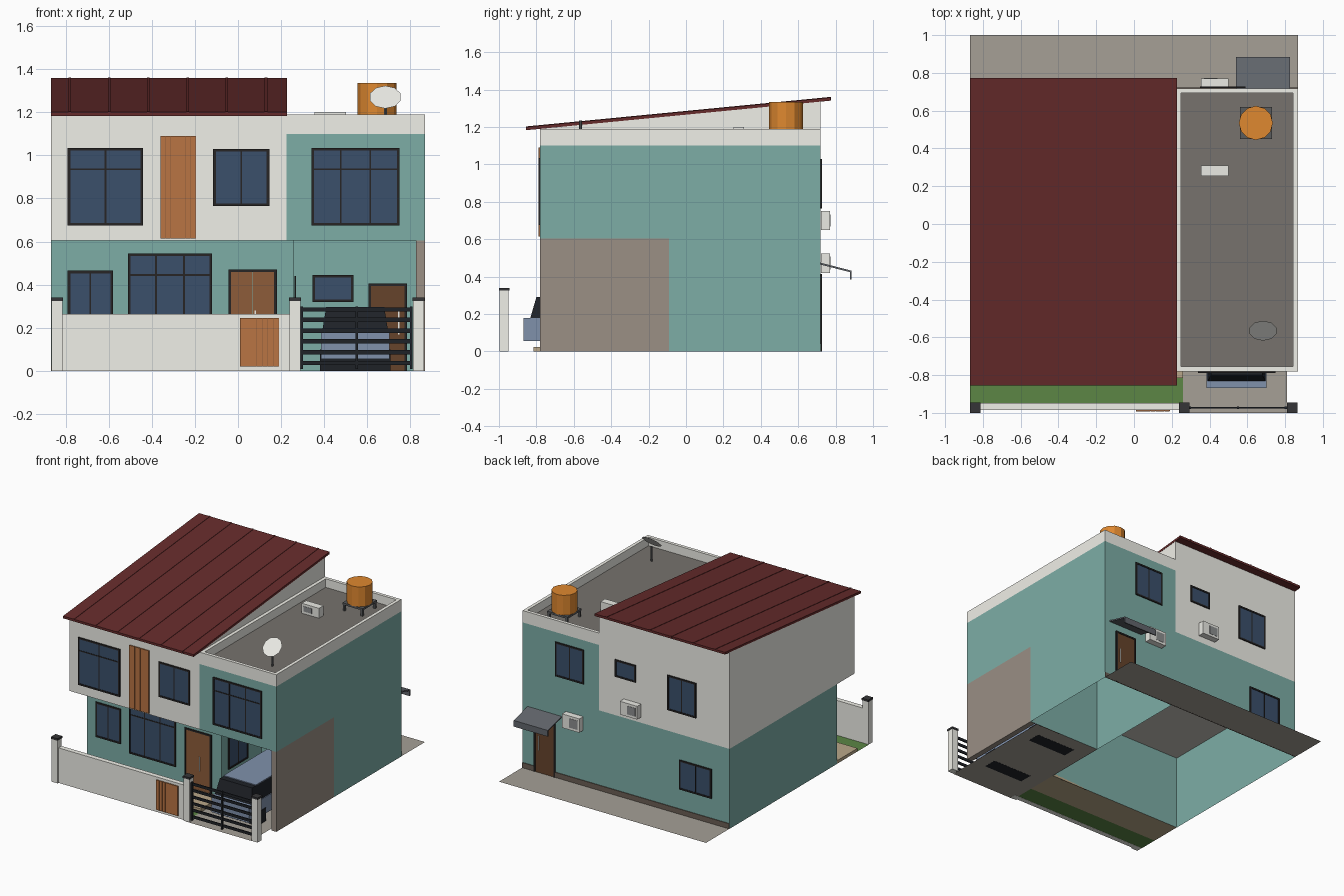
import bpy, bmesh, math
from mathutils import Matrix

if "Cube" in bpy.data.objects:
    bpy.data.objects.remove(bpy.data.objects["Cube"])

HEX = dict(teal="7CACA5", cream="F0EFE8", brown="998E84", roof="662F2F", glass="3D516B", frame="2B2929",
           wood="B87445", door="8C5D3C", rear="66452F", flat="76726D", pave="A49E95", lawn="5C8547",
           porch="B8A688", car="7F90AA", dark="24272C", tank="DE8733", ac="EAEAE4", canopy="62666C",
           cap="38383A", plinth="6A5F55", grille="8B8D8E", steel="5A5C5E", ceiling="C8C4BC")
mats = {}


def mat(key):
    if key not in mats:
        m = bpy.data.materials.new(key)
        c = [(int(HEX[key][i:i + 2], 16) / 255) ** 2.2 for i in (0, 2, 4)]
        m.diffuse_color = (*c, 1)
        m.use_nodes = True
        m.node_tree.nodes["Principled BSDF"].inputs["Base Color"].default_value = m.diffuse_color
        mats[key] = m
    return mats[key]


def finish(name, bm, color, fix=True):
    if fix:
        bmesh.ops.recalc_face_normals(bm, faces=bm.faces)
    me = bpy.data.meshes.new(name)
    bm.to_mesh(me)
    bm.free()
    me.materials.append(mat(color))
    ob = bpy.data.objects.new(name, me)
    bpy.context.collection.objects.link(ob)
    return ob


def boxes(name, color, *spans):
    """Several boxes in one object, each (x0, x1, y0, y1, z0, z1)."""
    bm = bmesh.new()
    for x0, x1, y0, y1, z0, z1 in spans:
        m = Matrix.Translation(((x0 + x1) / 2, (y0 + y1) / 2, (z0 + z1) / 2)) @ \
            Matrix.Diagonal((abs(x1 - x0), abs(y1 - y0), abs(z1 - z0), 1))
        bmesh.ops.create_cube(bm, size=1, matrix=m)
    return finish(name, bm, color)


def sheet(name, color, x0, x1, y0, y1, z):
    """Flat horizontal rectangle."""
    bm = bmesh.new()
    bm.faces.new([bm.verts.new(p) for p in ((x0, y0, z), (x1, y0, z), (x1, y1, z), (x0, y1, z))])
    return finish(name, bm, color, False)


def prism(name, color, pts, a, b, axis="x", caps=True):
    """Extrude a profile along x (pts are y,z) or along z (pts are x,y)."""
    bm = bmesh.new()
    put = (lambda p, t: (t, *p)) if axis == "x" else (lambda p, t: (*p, t))
    lo, hi = ([bm.verts.new(put(p, t)) for p in pts] for t in (a, b))
    n = len(pts)
    for i in range(n):
        j = (i + 1) % n
        bm.faces.new((lo[i], lo[j], hi[j], hi[i]))
    if caps:
        bm.faces.new(lo)
        bm.faces.new(hi)
    return finish(name, bm, color)


def cylinder(name, color, r, x, y, z0, z1, n):
    bm = bmesh.new()
    bmesh.ops.create_cone(bm, cap_ends=True, segments=n, radius1=r, radius2=r, depth=z1 - z0,
                          matrix=Matrix.Translation((x, y, (z0 + z1) / 2)))
    return finish(name, bm, color)


def on_wall(side, wall, u0, u1, z0, z1, d0, d1):
    """Box lying on a wall, d measured outward."""
    if side == "right":
        return (wall + d0, wall + d1, u0, u1, z0, z1)
    s = -1 if side == "front" else 1
    return (u0, u1, wall + s * d0, wall + s * d1, z0, z1)


def window(name, side, wall, u0, u1, z0, z1, cols=2, transom=None):
    w, f = 0.012, lambda *a: on_wall(side, wall, *a)
    boxes(name + "_glass", "glass", f(u0 + w, u1 - w, z0 + w, z1 - w, 0.001, 0.005))
    bars = [f(u0, u0 + w, z0, z1, 0.001, 0.009), f(u1 - w, u1, z0, z1, 0.001, 0.009),
            f(u0 + w, u1 - w, z0, z0 + w, 0.001, 0.009), f(u0 + w, u1 - w, z1 - w, z1, 0.001, 0.009)]
    for i in range(1, cols):
        u = u0 + (u1 - u0) * i / cols
        bars.append(f(u - 0.004, u + 0.004, z0 + w, z1 - w, 0.001, 0.007))
    if transom:
        bars.append(f(u0 + w, u1 - w, transom - 0.004, transom + 0.004, 0.001, 0.0075))
    boxes(name + "_frame", "frame", *bars)


def door(name, side, wall, u0, u1, z1, color, leaves=1):
    w, f = 0.012, lambda *a: on_wall(side, wall, *a)
    boxes(name + "_frame", "frame", f(u0, u0 + w, 0, z1, 0.001, 0.009), f(u1 - w, u1, 0, z1, 0.001, 0.009),
          f(u0 + w, u1 - w, z1 - w, z1, 0.001, 0.009))
    step = (u1 - u0 - 2 * w) / leaves
    boxes(name + "_leaf", color, *[f(u0 + w + i * step + 0.001, u0 + w + (i + 1) * step - 0.001, 0, z1 - w,
                                     0.001, 0.005) for i in range(leaves)])
    h = (u0 + u1) / 2 + (0.012 if leaves > 1 else 0.05)
    boxes(name + "_handle", "ac", f(h - 0.003, h + 0.003, 0.17, 0.28, 0.005, 0.009))


def slats(name, wall, u0, u1, z0, z1, n):
    step = (u1 - u0) / n
    boxes(name + "_backing", "door", (u0, u1, wall - 0.005, wall - 0.001, z0, z1))
    boxes(name, "wood", *[(u0 + i * step, u0 + (i + 0.93) * step, wall - 0.009, wall - 0.005, z0, z1)
                          for i in range(n)])


def air_con(name, x0, x1, y0, y1, z0, z1, s):
    """Outdoor unit with grille on the front (s=-1) or back (s=1)."""
    boxes(name, "ac", (x0, x1, y0, y1, z0, z1))
    y, xm = (y1 if s > 0 else y0), x0 + (x1 - x0) * 0.35
    boxes(name + "_grille", "grille", (xm - 0.035, xm + 0.035, y, y + s * 0.002, z0 + 0.018, z1 - 0.018))


L, R, F, B, M, G = -0.868, 0.867, -0.78, 0.718, 0.225, 0.26
# Ground floor shells (open below), ceilings, carport side wall
for part, x0, x1, y0 in (("left", L, G, -0.57), ("right", G, R, -0.09)):
    prism(f"ground_floor_{part}", "teal", [(x0, y0), (x1, y0), (x1, B), (x0, B)], 0, 0.605, "z", caps=False)
    sheet(f"ceiling_{part}", "ceiling", x0, x1, y0, B, 0.56)
boxes("carport_side_wall", "brown", (0.825, R, F, -0.09, 0, 0.605))
boxes("rear_plinth", "plinth", (L, 0.59, B, B + 0.005, 0, 0.04), (0.77, R, B, B + 0.005, 0, 0.04))

# Upper floor blocks
prism("upper_left_block", "cream", [(F, 0.605), (B, 0.605), (B, 1.337), (F, 1.19)], L, M)
boxes("upper_right_block", "teal", (M, R, F, B, 0.605, 1.1))
boxes("flat_roof", "flat", (M, R - 0.01, F + 0.01, B - 0.01, 1.09, 1.125))
t = 0.025
boxes("parapet", "cream", (M, R, F, F + t, 1.1, 1.19), (M, R, B - t, B, 1.1, 1.19),
      (R - t, R, F + t, B - t, 1.1, 1.19), (M, M + t, F + t, B - t, 1.1, 1.19))

# Sloped roof with seams
prism("sloped_roof", "roof", [(-0.855, 1.183), (0.773, 1.341), (0.773, 1.358), (-0.855, 1.2)], L, 0.227)
for i in range(6):
    x = -0.78 + i * 0.182
    prism(f"roof_seam_{i}", "roof", [(-0.856, 1.184), (0.774, 1.342), (0.774, 1.361), (-0.856, 1.203)],
          x - 0.006, x + 0.006)

# Front openings
window("upper_left_window", "front", F, -0.79, -0.44, 0.675, 1.035, 2, 0.935)
window("upper_middle_window", "front", F, -0.115, 0.145, 0.765, 1.03, 2)
window("upper_right_window", "front", F, 0.34, 0.75, 0.675, 1.035, 3, 0.935)
slats("facade_slats", F, -0.36, -0.195, 0.615, 1.09, 7)
window("ground_left_window", "front", -0.57, -0.79, -0.58, 0.2, 0.465, 2)
window("living_window", "front", -0.57, -0.51, -0.12, 0.15, 0.545, 3, 0.445)
door("entry_door", "front", -0.57, -0.045, 0.18, 0.47, "door", 2)
window("carport_window", "front", -0.09, 0.345, 0.535, 0.32, 0.445, 1)
door("carport_door", "front", -0.09, 0.605, 0.785, 0.405, "rear")
window("carport_side_window", "right", G, -0.49, -0.26, 0.2, 0.44, 2)

# Rear openings, canopy and air conditioners
window("rear_right_window", "back", B, 0.35, 0.59, 0.77, 1.03, 2)
window("rear_small_window", "back", B, -0.085, 0.09, 0.9, 1.03, 1)
window("rear_left_window", "back", B, -0.59, -0.35, 0.765, 1.03, 2)
window("rear_ground_window", "back", B, -0.72, -0.45, 0.19, 0.413, 2)
door("rear_door", "back", B, 0.59, 0.77, 0.41, "rear")
prism("rear_canopy", "canopy", [(B, 0.465), (0.876, 0.424), (0.876, 0.385), (0.884, 0.385), (0.884, 0.432),
                                (B, 0.475)], 0.54, 0.825)
air_con("lower_air_con", 0.355, 0.5, B + 0.005, 0.77, 0.42, 0.525, 1)
air_con("upper_air_con", -0.13, 0.015, B + 0.005, 0.77, 0.65, 0.75, 1)
air_con("roof_air_con", 0.355, 0.5, 0.255, 0.31, 1.125, 1.2, -1)

# Water tank on stand
cylinder("water_tank", "tank", 0.09, 0.645, 0.535, 1.185, 1.335, 12)
boxes("tank_stand", "steel", (0.56, 0.73, 0.45, 0.62, 1.17, 1.185),
      *[(x - 0.008, x + 0.008, y - 0.008, y + 0.008, 1.125, 1.17) for x in (0.57, 0.72) for y in (0.46, 0.61)])

# Satellite dish, a flat disc tilted to the sky
bm = bmesh.new()
bmesh.ops.create_circle(bm, cap_ends=True, cap_tris=True, segments=10, radius=0.075,
                        matrix=Matrix.Translation((0.683, -0.565, 1.27)) @ Matrix.Rotation(math.radians(45), 4, "X"))
finish("satellite_dish", bm, "ac", False)
cylinder("dish_pole", "steel", 0.008, 0.683, -0.563, 1.125, 1.235, 6)

# Ground surfaces
sheet("rear_paving", "pave", L, R, B, 1.0, 0.001)
sheet("driveway", "pave", G, 0.81, -1.0, -0.09, 0.001)
sheet("lawn", "lawn", L, G, -0.948, -0.81, 0.001)
boxes("porch", "porch", (L, G, -0.815, -0.57, 0.001, 0.025))

# Front boundary wall, pillars and gates
boxes("front_wall", "cream", (-0.815, 0.24, -0.985, -0.948, 0, 0.265))
pillars = (-0.84, 0.265, 0.837)
boxes("gate_pillars", "cream", *[(x - 0.025, x + 0.025, -0.996, -0.948, 0, 0.325) for x in pillars])
boxes("pillar_caps", "cap", *[(x - 0.028, x + 0.028, -1.0, -0.944, 0.325, 0.34) for x in pillars])
slats("pedestrian_gate", -0.984, 0.01, 0.19, 0.02, 0.245, 7)
boxes("driveway_gate", "dark", *[(0.29, 0.81, -0.976, -0.968, z - 0.01, z + 0.01)
                                 for z in (0.037, 0.087, 0.137, 0.187, 0.237, 0.285)],
      *[(x - 0.006, x + 0.006, -0.98, -0.965, 0.01, 0.298) for x in (0.296, 0.55, 0.804)])

# Parked car
boxes("car_body", "car", (0.385, 0.702, -0.868, -0.12, 0.055, 0.18))
cabin = boxes("car_cabin", "dark", (0.39, 0.697, -0.832, -0.17, 0.18, 0.29))
for v in cabin.data.vertices:
    if v.co.z > 0.2:
        v.co.x += 0.018 if v.co.x < 0.5 else -0.018
        v.co.y += 0.032 if v.co.y < -0.5 else -0.045
boxes("car_roof", "car", (0.408, 0.679, -0.755, -0.215, 0.288, 0.296))
boxes("car_axles", "dark", *[(0.38, 0.707, y - 0.05, y + 0.05, 0, 0.1) for y in (-0.724, -0.25)])
